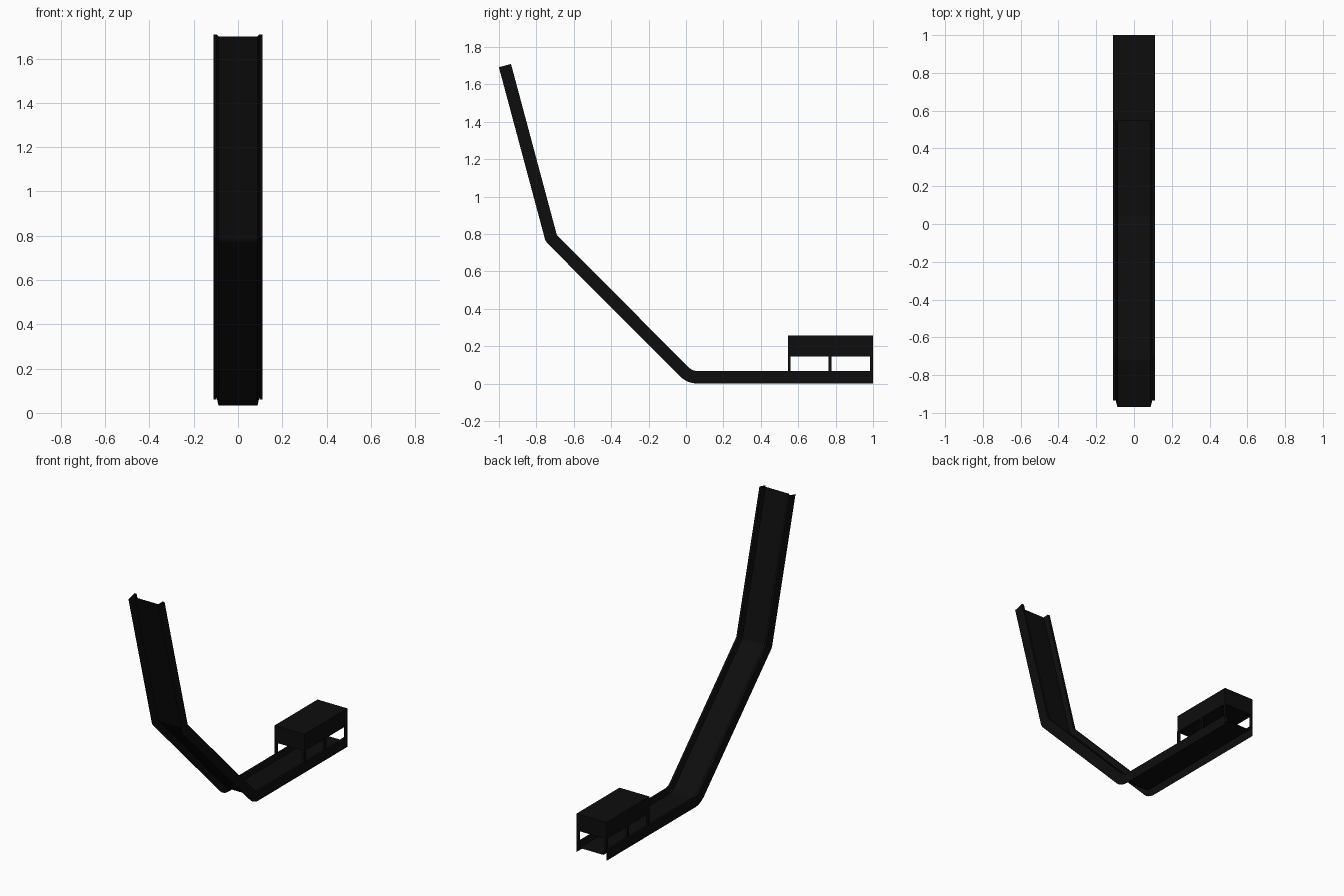
import bpy, bmesh, math

if "Cube" in bpy.data.objects:
    bpy.data.objects.remove(bpy.data.objects["Cube"])

black = bpy.data.materials.new("near_black")
black.diffuse_color = (0.004, 0.004, 0.004, 1)
black.use_nodes = True
black.node_tree.nodes["Principled BSDF"].inputs["Base Color"].default_value = black.diffuse_color


def finish(bm, name, smooth=False):
    bmesh.ops.recalc_face_normals(bm, faces=bm.faces)
    me = bpy.data.meshes.new(name)
    bm.to_mesh(me)
    bm.free()
    me.materials.append(black)
    ob = bpy.data.objects.new(name, me)
    bpy.context.collection.objects.link(ob)
    if smooth:
        bpy.context.view_layer.objects.active = ob
        ob.select_set(True)
        bpy.ops.object.shade_smooth_by_angle(angle=math.radians(25))
        ob.select_set(False)
    return ob


def box(name, x, y, z):
    bm = bmesh.new()
    bmesh.ops.create_cube(bm, size=1)
    for v in bm.verts:
        v.co = [r[0] if c < 0 else r[1] for c, r in zip(v.co, (x, y, z))]
    return finish(bm, name)


# Chute centre line in y-z: steep run, 45 degree run, flat run, rounded bends
H = 0.0335                                    # half height of the side walls
path = [(-0.968, 1.700, -75)]
for y, z, a0, a1, R in ((-0.7206, 0.7766, -75, -45, 0.036), (0.02, H, -45, 0, 0.1)):
    r0 = math.radians(a0)
    T = R * math.tan(math.radians(a1 - a0) / 2)
    cy = y - T * math.cos(r0) - R * math.sin(r0)
    cz = z - T * math.sin(r0) + R * math.cos(r0)
    for i in range(9):
        a = a0 + (a1 - a0) * i / 8
        r = math.radians(a)
        path.append((cy + R * math.sin(r), cz - R * math.cos(r), a))
path.append((1.0, H, 0))

# Cross-section: thin outer wall, top lip, sloped inner wall, raised floor
half = [(-0.111, -H), (-0.111, H), (-0.096, H), (-0.088, 0)]
section = half + [(-x, h) for x, h in reversed(half)]

bm = bmesh.new()
prev = None
for y, z, a in path:
    r = math.radians(a)
    ring = [bm.verts.new((x, y - h * math.sin(r), z + h * math.cos(r))) for x, h in section]
    if prev:
        for i in range(len(ring) - 1):
            bm.faces.new((prev[i], prev[i + 1], ring[i + 1], ring[i]))
    prev = ring
finish(bm, "chute", smooth=True)

# Hood over the outlet end
box("hood", (-0.111, 0.111), (0.545, 1.0), (0.145, 0.257))

# Posts carrying the hood
for s, side in ((-1, "left"), (1, "right")):
    xs = sorted((s * 0.111, s * 0.097))
    for y, place in ((0.552, "front"), (0.77, "middle"), (0.992, "back")):
        box(f"{side}_{place}_post", xs, (y - 0.0075, y + 0.0075), (0.06, 0.15))
